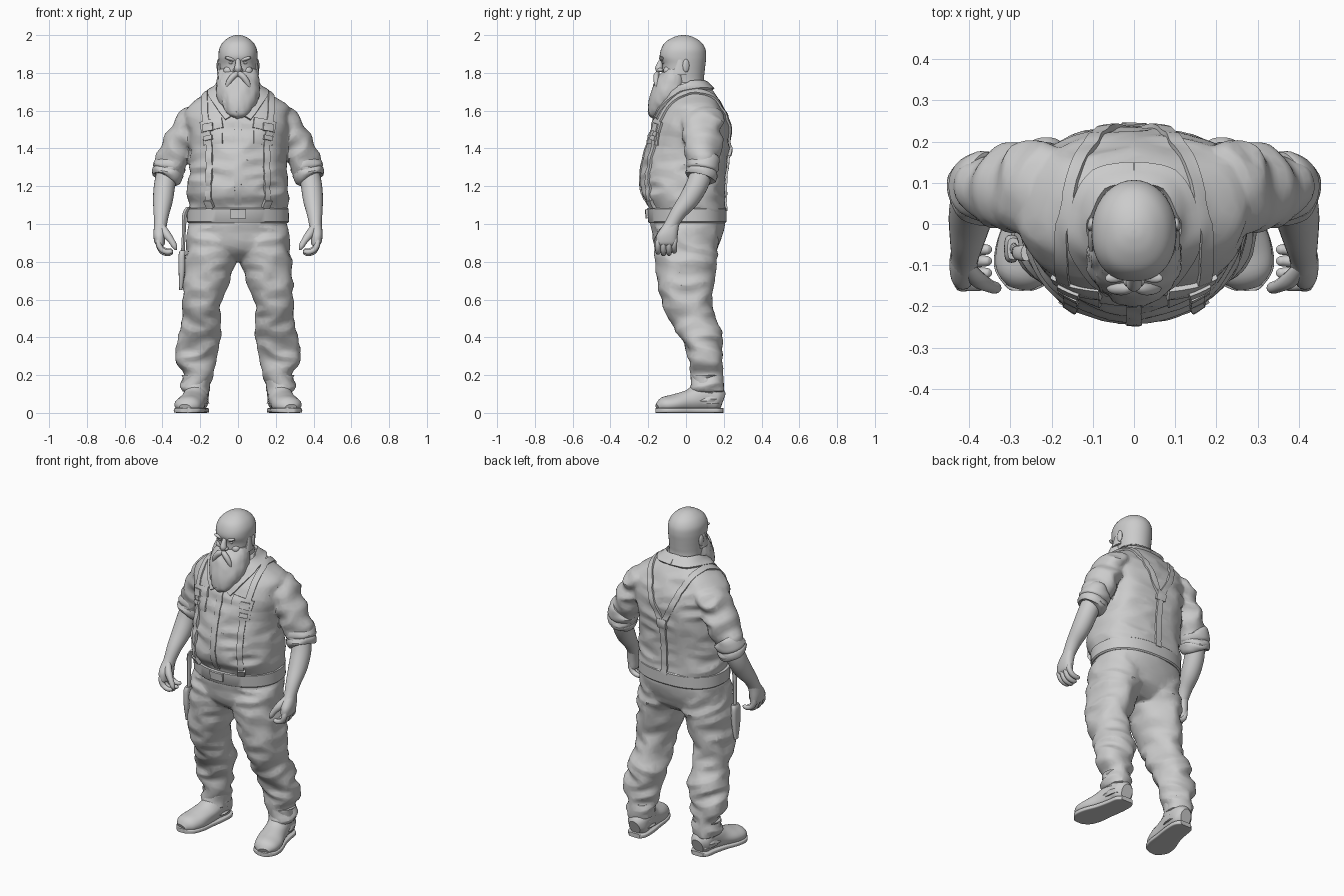
import bpy, bmesh, math
from mathutils import Vector, Matrix, noise
from mathutils.bvhtree import BVHTree

UP = (0, 0, 1)

def finish(name, bm, mirror=False, angle=38):
    bmesh.ops.recalc_face_normals(bm, faces=bm.faces)
    me = bpy.data.meshes.new(name)
    bm.to_mesh(me)
    me.polygons.foreach_set("use_smooth", [True] * len(me.polygons))
    me.set_sharp_from_angle(angle=math.radians(angle))
    ob = bpy.data.objects.new(name, me)
    bpy.context.collection.objects.link(ob)
    if mirror:
        ob.modifiers.new("mirror", 'MIRROR').use_mirror_merge = False
    return ob

def bake(obs):
    bm = bmesh.new()
    for ob in obs:
        bm.from_mesh(ob.evaluated_get(bpy.context.evaluated_depsgraph_get()).to_mesh())
        bpy.data.objects.remove(ob)
    return bm

def fuse(name, obs):
    """Melt several parts into one faceted garment."""
    tmp = finish(name + "_blend", bake(obs))
    m = tmp.modifiers.new("melt", 'REMESH')
    m.mode, m.voxel_size = 'VOXEL', .009
    tmp.modifiers.new("relax", 'SMOOTH').iterations = 3
    tmp.modifiers.new("facet", 'DECIMATE').ratio = .15
    return finish(name, bake([tmp]), angle=28)

def spline(pts, k):
    """Catmull-Rom through tuples of any length."""
    out = []
    for i in range(len(pts) - 1):
        a, b, c, d = pts[max(i - 1, 0)], pts[i], pts[i + 1], pts[min(i + 2, len(pts) - 1)]
        for t in (j / k for j in range(k)):
            out.append([0.5 * (2 * q + (r - p) * t + (2 * p - 5 * q + 4 * r - s) * t * t
                        + (3 * q - p - 3 * r + s) * t ** 3) for p, q, r, s in zip(a, b, c, d)])
    return out + [list(pts[-1])]

def skin(name, bm, rings, mirror):
    for r, q in zip(rings, rings[1:]):
        for j in range(len(r)):
            bm.faces.new((r[j - 1], r[j], q[j], q[j - 1]))
    bm.faces.new(rings[0])
    bm.faces.new(rings[-1])
    return finish(name, bm, mirror)

def loft(name, secs, n=32, k=5, pf=2.0, pb=2.0, amp=0.0, freq=(5, 5, 13),
         axis=None, ref=(1, 0, 0), floor=-9, mirror=True):
    """Skin rings (x, y, z, ru, rv); axis fixes the ring plane, pf/pb square front/back, amp adds folds."""
    rows, bm, rings = spline(secs, k), bmesh.new(), []
    for i, (x, y, z, ru, rv) in enumerate(rows):
        a, b = rows[max(i - 1, 0)], rows[min(i + 1, len(rows) - 1)]
        t = Vector(axis) if axis else (Vector(b[:3]) - Vector(a[:3])).normalized()
        v = t.cross(Vector(ref)).normalized()
        u = v.cross(t)
        rings.append([])
        for j in range(n):
            c, s = math.cos(2 * math.pi * j / n), math.sin(2 * math.pi * j / n)
            e = 2 / (pf if s < 0 else pb)
            d = u * max(ru, .002) * math.copysign(abs(c) ** e, c) + v * max(rv, .002) * math.copysign(abs(s) ** e, s)
            p = Vector((x, y, z)) + d
            fold = 0.6 - 2.4 * abs(noise.noise(Vector([p[m] * freq[m] for m in range(3)])))
            p += d.normalized() * amp * fold
            p.z = max(p.z, floor)
            rings[-1].append(bm.verts.new(p))
    return skin(name, bm, rings, mirror)

def body(name, secs, **kw):
    """Central part from (z, half width, front y, back y)."""
    return loft(name, [(0, (f + b) / 2, z, w, (b - f) / 2) for z, w, f, b in secs], axis=UP, mirror=False, **kw)

def strap(name, ob, path, width, thick, mirror=True, cols=4):
    """Band laid onto the surface of another part."""
    me = ob.data
    tree = BVHTree.FromPolygons([v.co for v in me.vertices], [p.vertices[:] for p in me.polygons])
    pts, bm, rings = [Vector(p) for p in spline(path, 7)], bmesh.new(), []
    for i, p in enumerate(pts):
        t = pts[min(i + 1, len(pts) - 1)] - pts[max(i - 1, 0)]
        loc, nor, _, _ = tree.find_nearest(p)
        side = t.cross(nor).normalized()
        hits = [tree.find_nearest(loc + side * width * (c / cols - .5)) for c in range(cols + 1)]
        top = [bm.verts.new(h[0] + (h[1] + nor).normalized() * thick) for h in hits]
        rings.append(top + [bm.verts.new(h[0] - nor * .006) for h in hits[::-1]])
    return skin(name, bm, rings, mirror)

def ball(name, loc, size, ry=0, rz=0):
    """Mirrored ellipsoid of the given full size."""
    bm = bmesh.new()
    bmesh.ops.create_uvsphere(bm, u_segments=16, v_segments=10, radius=.5)
    bm.transform(Matrix.Translation(loc) @ Matrix.Rotation(rz, 4, 'Z') @ Matrix.Rotation(ry, 4, 'Y')
                 @ Matrix.Diagonal((*size, 1)))
    return finish(name, bm, True)

# Shirt with rolled sleeves
torso = body("torso", [(1.05, .25, -.18, .20), (1.10, .26, -.20, .207), (1.15, .267, -.232, .203),
    (1.22, .262, -.238, .203), (1.30, .255, -.232, .213), (1.40, .25, -.21, .23), (1.50, .268, -.185, .23),
    (1.58, .28, -.155, .21), (1.635, .25, -.125, .185), (1.685, .175, -.095, .155), (1.72, .12, -.08, .125),
    (1.75, .095, -.07, .10)], n=56, k=6, pf=2.1, pb=2.7, amp=.013)
sleeve = loft("sleeve", [(.17, .085, 1.585, .05, .09), (.215, .085, 1.56, .07, .108), (.262, .088, 1.515, .08, .11),
    (.303, .09, 1.44, .08, .1), (.343, .09, 1.36, .08, .09), (.366, .09, 1.29, .074, .08),
    (.376, .082, 1.25, .068, .074)], n=36, k=6, amp=.02, freq=(7, 6, 11))
shirt = fuse("shirt", [torso, sleeve])
loft("rolled_cuff", [(.351, .094, 1.335, .07, .08), (.357, .094, 1.325, .082, .088), (.365, .088, 1.295, .084, .088),
    (.368, .086, 1.283, .077, .081), (.371, .084, 1.273, .082, .086), (.378, .076, 1.245, .078, .08),
    (.381, .074, 1.238, .062, .062)], k=3, amp=.007, freq=(9, 9, 20))
# Trousers and belt
seat = body("seat", [(1.06, .25, -.185, .20), (1.0, .26, -.187, .205), (.94, .264, -.178, .19),
    (.88, .262, -.163, .17), (.84, .22, -.135, .145), (.80, .12, -.08, .09)], n=48, pb=2.4, amp=.006)
leg = loft("leg", [(.13, .0, .98, .13, .17), (.14, .0, .87, .135, .165), (.16, 0, .75, .13, .154),
    (.184, 0, .62, .11, .133), (.19, .025, .52, .096, .122), (.2, .068, .43, .107, .117), (.214, .09, .35, .11, .1),
    (.225, .103, .28, .105, .086), (.221, .11, .2, .086, .08), (.224, .11, .15, .08, .082),
    (.226, .115, .11, .075, .083)], n=40, k=7, pf=2.2, pb=2.2, amp=.017, freq=(6, 6, 12), axis=UP)
fuse("trousers", [seat, leg])
belt = body("belt", [(1.005, .262, -.194, .208), (1.012, .27, -.2, .214), (1.08, .268, -.206, .215),
    (1.086, .26, -.2, .21)], n=56, k=1, pb=2.4)
strap("belt_buckle", belt, [(0, -.21, 1.078), (0, -.21, 1.03)], .085, .012, False)

# Boots
foot = [(.215, .195, .06, .035, .045), (.215, .165, .07, .058, .07), (.22, .10, .085, .064, .085),
        (.235, .02, .06, .068, .065), (.255, -.06, .045, .078, .052), (.272, -.12, .038, .068, .044),
        (.28, -.152, .028, .035, .022)]
loft("boot", foot, amp=.004, floor=.012)
loft("boot_sole", [(x, y * 1.01, .013, ru + .002, .013) for x, y, z, ru, rv in foot]
     + [(.281, -.162, .013, .012, .012)], pf=6, pb=6, floor=0)
loft("boot_shaft", [(.222, .105, .05, .065, .085), (.224, .105, .1, .068, .083), (.222, .11, .2, .072, .076)],
     amp=.012, freq=(6, 6, 25), axis=UP)
# Arms and hands
loft("forearm", [(.37, .09, 1.30, .055, .06), (.388, .06, 1.21, .056, .058), (.397, .015, 1.13, .053, .053),
    (.405, -.04, 1.06, .042, .041), (.41, -.075, 1.0, .034, .037), (.412, -.09, .97, .034, .04)], n=24)
loft("palm", [(.408, -.065, 1.02, .028, .034), (.413, -.085, .98, .032, .046), (.416, -.1, .94, .032, .056),
    (.414, -.104, .90, .027, .055), (.41, -.104, .885, .018, .05)], n=20, pf=2.4, pb=2.4, axis=UP)
for i, (y, dz) in enumerate([(-.148, .008), (-.119, 0), (-.09, .002), (-.062, .014)]):
    loft("finger_%d" % i, [(.422, y + .005, .925, .012, .012), (.42, y, .89 + dz / 2, .0155, .0155),
        (.403, y, .855 + dz, .015, .015), (.372, y, .843 + dz, .014, .014), (.352, y, .848 + dz, .011, .011),
        (.347, y, .851 + dz, .003, .003)], n=10, k=3, ref=(0, 1, 0))
loft("thumb", [(.405, -.105, .985, .016, .02), (.378, -.135, .945, .02, .022), (.352, -.15, .91, .016, .017),
    (.335, -.155, .88, .014, .014), (.328, -.155, .862, .004, .004)], n=12, k=4, ref=(0, 1, 0))

# Collar, placket, pockets
strap("collar", shirt, [(0, .115, 1.73), (.08, .10, 1.725), (.115, .02, 1.71), (.115, -.06, 1.675),
    (.08, -.125, 1.62), (.04, -.17, 1.57)], .065, .014)
strap("button_placket", shirt, [(0, -.17, 1.57), (0, -.21, 1.42), (0, -.235, 1.28), (0, -.2, 1.1)], .036, .006, False)
strap("chest_pocket", shirt, [(.145, -.16, 1.545), (.145, -.185, 1.49), (.145, -.2, 1.42)], .115, .006)
strap("pocket_flap", shirt, [(.148, -.155, 1.555), (.142, -.18, 1.5)], .125, .012)
# Suspenders
strap("suspender", shirt, [(.15, -.17, 1.08), (.152, -.2, 1.2), (.155, -.2, 1.32), (.162, -.18, 1.45), (.17, -.13, 1.56),
    (.165, -.03, 1.66), (.14, .08, 1.68), (.105, .18, 1.6), (.055, .225, 1.49), (.0, .235, 1.38)], .034, .011)
strap("suspender_back", shirt, [(0, .235, 1.4), (0, .22, 1.25), (0, .21, 1.07)], .038, .011, False)
strap("suspender_joint", shirt, [(0, .235, 1.415), (0, .23, 1.36)], .06, .015, False)
for label, x, z, h, w in [("buckle", .167, 1.515, .02, .055), ("slider", .162, 1.457, .012, .048),
                          ("clip", .15, 1.11, .028, .042)]:
    strap("suspender_" + label, shirt, [(x, -.175, z + h), (x, -.185, z - h)], w, .019)

# Head and face
body("head", [(1.64, .085, -.05, .11), (1.70, .09, -.07, .105), (1.76, .093, -.10, .095), (1.80, .097, -.122, .098),
    (1.845, .1, -.126, .103), (1.885, .103, -.139, .107), (1.925, .1, -.132, .103), (1.96, .082, -.112, .083),
    (1.985, .053, -.075, .048), (1.997, .025, -.04, .015), (2.0, .004, -.017, -.009)], n=36, pf=2.3)
ball("brow", (.038, -.126, 1.873), (.068, .03, .02), -.28, -.25)
ball("cheek", (.048, -.094, 1.812), (.06, .05, .05), 0, -.4)
ball("eye", (.038, -.12, 1.853), (.026, .014, .012))
ball("nostril", (.017, -.136, 1.816), (.02, .03, .02))
ball("ear", (.104, .0, 1.838), (.018, .036, .07), 0, .2)
loft("nose", [(0, -.126, 1.875, .012, .012), (0, -.138, 1.85, .014, .016), (0, -.143, 1.825, .02, .021),
    (0, -.138, 1.805, .018, .018)], n=14, axis=UP, mirror=False)
# Beard
body("beard", [(1.82, .1, -.11, .0), (1.79, .106, -.14, .012), (1.75, .112, -.166, .02), (1.70, .116, -.183, .01),
    (1.65, .102, -.196, -.02), (1.605, .074, -.2, -.07), (1.575, .045, -.195, -.11), (1.557, .012, -.175, -.14)],
    n=48, amp=.006, freq=(28, 28, 4))
loft("moustache", [(-.004, -.146, 1.797, .008, .012), (.016, -.156, 1.79, .014, .016), (.036, -.158, 1.77, .015, .016),
    (.053, -.157, 1.742, .011, .013), (.062, -.155, 1.715, .003, .004)], n=12, ref=(0, 1, 0))
loft("sideburn", [(.097, -.03, 1.87, .006, .014), (.098, -.03, 1.84, .009, .024), (.1, -.035, 1.79, .012, .04)],
     n=14, axis=UP)
# Tool holster hanging on one hip
loft("holster_strap", [(-.262, -.07, 1.09, .012, .02), (-.282, -.07, 1.05, .013, .018), (-.287, -.065, .95, .01, .014),
    (-.292, -.06, .84, .01, .016)], n=12, axis=UP, mirror=False)
loft("holster_sheath", [(-.293, -.06, .86, .014, .026), (-.297, -.06, .83, .018, .034), (-.298, -.06, .74, .016, .03),
    (-.303, -.055, .65, .008, .014)], n=16, pf=3, pb=3, axis=UP, mirror=False)
